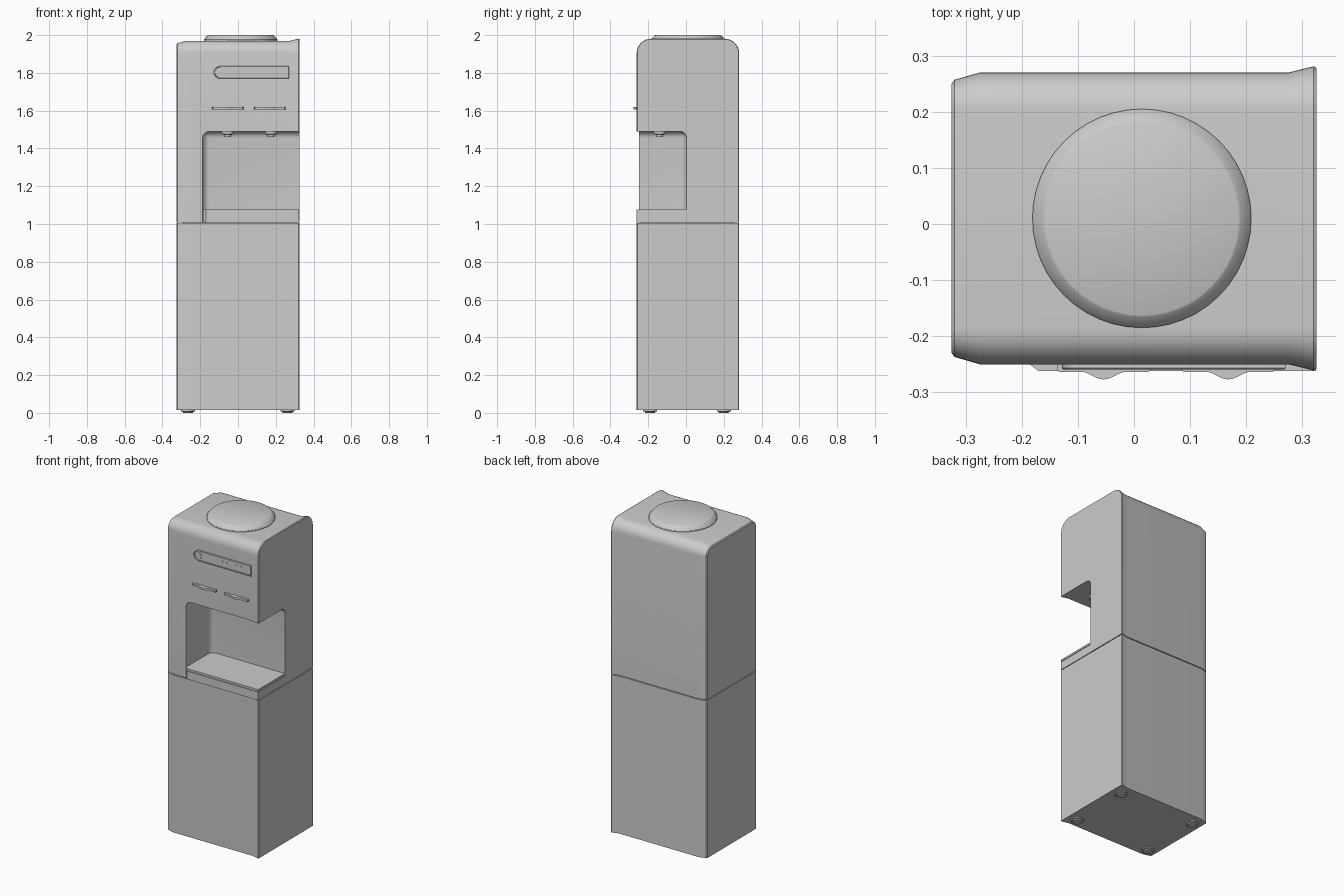
import bpy, bmesh, math

cube = bpy.data.objects.get("Cube")
if cube:
    bpy.data.objects.remove(cube, do_unlink=True)

grey = bpy.data.materials.new("light grey plastic")
grey.use_nodes = True
colour = (0.6, 0.6, 0.6, 1)
grey.diffuse_color = colour
grey.node_tree.nodes["Principled BSDF"].inputs["Base Color"].default_value = colour


def finish(name, bm, angle=30):
    bmesh.ops.recalc_face_normals(bm, faces=bm.faces)
    mesh = bpy.data.meshes.new(name)
    bm.to_mesh(mesh)
    bm.free()
    mesh.materials.append(grey)
    obj = bpy.data.objects.new(name, mesh)
    bpy.context.collection.objects.link(obj)
    smooth(obj, angle)
    return obj


def smooth(obj, angle=30):
    bpy.ops.object.select_all(action='DESELECT')
    obj.select_set(True)
    bpy.context.view_layer.objects.active = obj
    bpy.ops.object.shade_smooth_by_angle(angle=math.radians(angle))


def loft(name, rings, angle=30):
    """Skin a list of closed rings and cap both ends."""
    bm = bmesh.new()
    loops = [[bm.verts.new(p) for p in ring] for ring in rings]
    for a, b in zip(loops, loops[1:]):
        for i in range(len(a)):
            j = (i + 1) % len(a)
            bm.faces.new((a[i], a[j], b[j], b[i]))
    bm.faces.new(loops[0])
    bm.faces.new(loops[-1])
    return finish(name, bm, angle)


def turned(name, x, y, profile, sides=32):
    """Round part around a vertical axis from (radius, z) pairs."""
    turns = [math.tau * i / sides for i in range(sides)]
    return loft(name, [[(x + r * math.cos(t), y + r * math.sin(t), z) for t in turns]
                       for r, z in profile])


def slab(name, outline, z0, z1):
    return loft(name, [[(x, y, z) for x, y in outline] for z in (z0, z1)])


def plate(name, outline, y0, y1):
    return loft(name, [[(x, y, z) for x, z in outline] for y in (y0, y1)])


# Width stations of the cabinet: x and how far the outline swells
STATIONS = [(-0.325, -0.02), (-0.32, -0.013), (-0.275, 0), (0.275, 0),
            (0.32, 0.011), (0.325, 0.008)]
FRONT, BACK, TOP, RADIUS = -0.25, 0.27, 1.97, 0.065


def upper_section(x, grow):
    ring = [(x, FRONT - grow, 1.009)]
    for cy, start in ((FRONT + RADIUS, 180), (BACK - RADIUS, 90)):
        for i in range(9):
            a = math.radians(start - i * 90 / 8)
            r = RADIUS + grow
            ring.append((x, cy + r * math.cos(a), TOP - RADIUS + r * math.sin(a)))
    return ring + [(x, BACK + grow, 1.009)]


def lower_section(x, grow):
    f, b = FRONT - grow, BACK + grow
    return [(x, f, 0.015), (x, f, 1.004), (x, b, 1.004), (x, b, 0.015)]


# Cabinet halves, with a fine core closing the joint
loft("lower_cabinet", [lower_section(x, g) for x, g in STATIONS])
upper = loft("upper_cabinet", [upper_section(x, g) for x, g in STATIONS])
slab("joint_core", [(-0.31, -0.235), (0.31, -0.24), (0.31, 0.255), (-0.31, 0.24)],
     1.0, 1.012)

# Dispensing alcove, open to the front and the left side
bm = bmesh.new()
bmesh.ops.create_cube(bm, size=1)
lo, hi = (-0.187, -0.6, 0.9), (0.6, 0.003, 1.49)
for v in bm.verts:
    v.co = [hi[i] if v.co[i] > 0 else lo[i] for i in range(3)]


def on_walls(v):
    return v.co.x < 0, v.co.y > 0, v.co.z > 1


rounded = [e for e in bm.edges
           if sum(a and b for a, b in zip(*map(on_walls, e.verts))) == 2]
bmesh.ops.bevel(bm, geom=rounded, offset=0.035, segments=6, profile=0.5, affect='EDGES')
cutter = finish("alcove_cutter", bm)
cutter.hide_render = True
cut = upper.modifiers.new("alcove", 'BOOLEAN')
cut.operation, cut.object, cut.solver = 'DIFFERENCE', cutter, 'EXACT'
bpy.context.view_layer.objects.active = upper
bpy.ops.object.modifier_apply(modifier="alcove")
bpy.data.objects.remove(cutter, do_unlink=True)
smooth(upper)

# Drip tray: base, groove and lip
for part, inset, z0, z1 in (("drip_tray_base", 0, 1.009, 1.06),
                            ("drip_tray_groove", 0.006, 1.06, 1.064),
                            ("drip_tray_lip", 0, 1.064, 1.076)):
    slab(part, [(-0.186, 0.004), (-0.186, -0.25 + inset), (-0.17, -0.262 + inset),
                (0.324 - inset, -0.262 + inset), (0.324 - inset, 0.004)], z0, z1)

# Bottle cover on the top
turned("top_cover", 0.014, 0.01,
       [(0.195, 1.96), (0.195, 1.976), (0.191, 1.982), (0.176, 1.998), (0.172, 2.0)], 48)

# Feet
for side, x in (("right", -0.265), ("left", 0.262)):
    for end, y in (("front", -0.19), ("back", 0.2)):
        turned(f"{end}_{side}_foot", x, y,
               [(0.037, 0.02), (0.037, 0.008), (0.028, 0.006), (0.026, 0)], 24)

# Nozzles and push levers
for side, x in (("right", -0.055), ("left", 0.175)):
    turned(f"{side}_nozzle", x, -0.14,
           [(0.032, 1.495), (0.032, 1.476), (0.02, 1.474), (0.018, 1.46)], 24)
    c = x + 0.001 if x < 0 else x - 0.007
    bump = [(c - 0.035 + 0.07 * i / 10, -0.264 - 0.013 * math.sin(math.pi * i / 10) ** 1.5)
            for i in range(11)]
    slab(f"{side}_lever", [(c - 0.083, -0.24), (c - 0.083, -0.26), (c - 0.079, -0.264)]
         + bump + [(c + 0.079, -0.264), (c + 0.083, -0.26), (c + 0.083, -0.24)],
         1.607, 1.62)


# Control panel with a rounded end, raised rim and sunken face
def panel_outline(m):
    mid, half = 1.803, 0.033 - m
    arc = [math.radians(90 + 15 * i) for i in range(13)]
    return ([(-0.095 + half * math.cos(a), mid + half * math.sin(a)) for a in arc]
            + [(0.27 - m, mid - half), (0.27 - m, mid + half)])


loft("control_panel", [[(x, y, z) for x, z in panel_outline(m)]
                       for m, y in ((0, -0.24), (0, -0.257), (0.002, -0.259),
                                    (0.005, -0.259), (0.006, -0.255))])
disc = [math.radians(20 * i) for i in range(18)]
plate("panel_button", [(-0.095 + 0.02 * math.cos(a), 1.803 + 0.02 * math.sin(a))
                       for a in disc], -0.25, -0.257)
for i, x in enumerate((0.07, 0.1, 0.165, 0.2)):
    plate(f"indicator_{i + 1}", [(x + 0.005 * math.cos(a), 1.81 + 0.005 * math.sin(a))
                                 for a in disc[::2]], -0.25, -0.2575)
